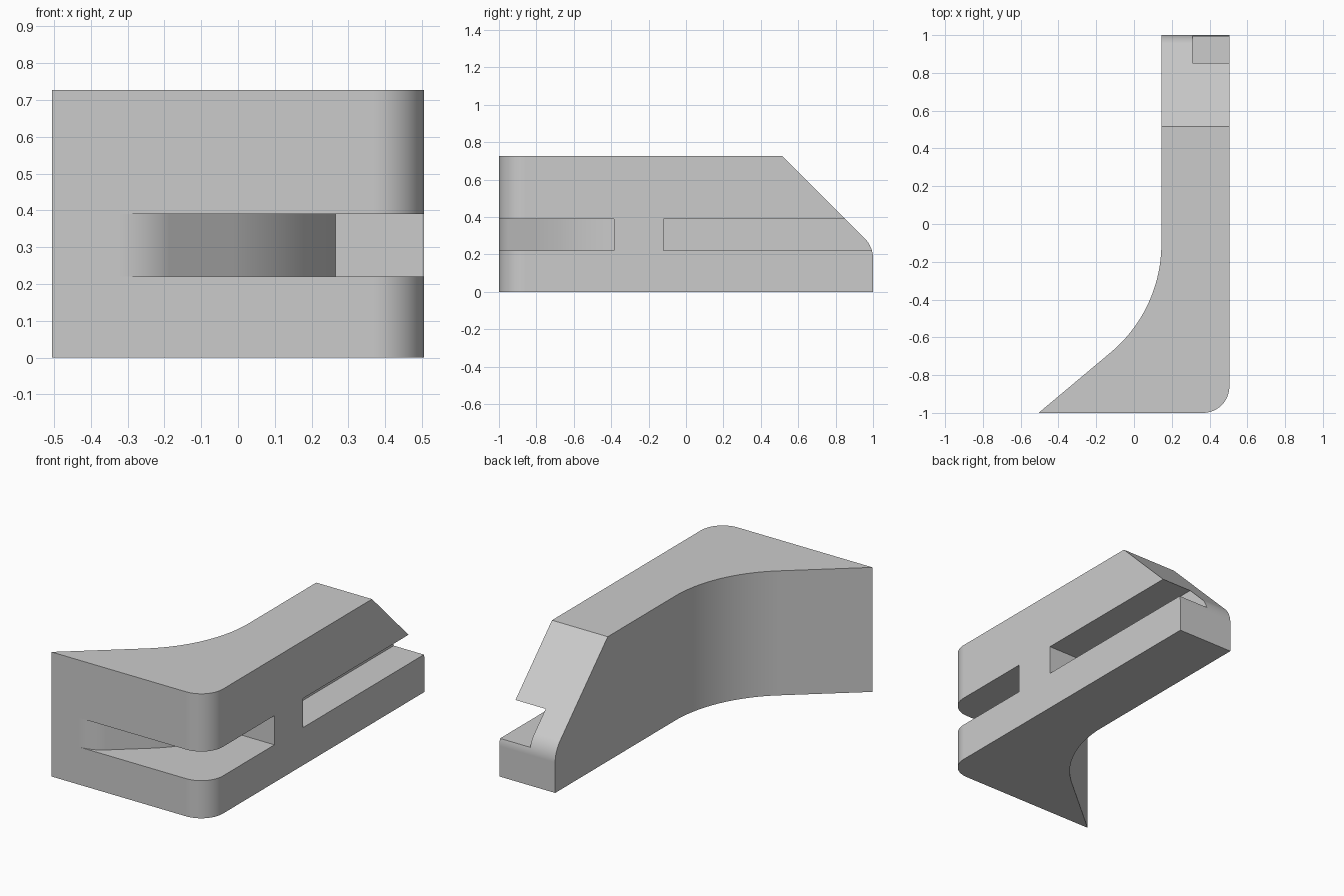
import bpy
import bmesh
from math import cos, sin, radians
from mathutils import Vector

cube = bpy.data.objects.get("Cube")
if cube:
    bpy.data.objects.remove(cube, do_unlink=True)

grey = bpy.data.materials.new("plain grey")
grey.use_nodes = True
colour = (0.6, 0.6, 0.6, 1)
grey.diffuse_color = colour
grey.node_tree.nodes["Principled BSDF"].inputs["Base Color"].default_value = colour


def arc(centre, radius, start, end, steps=24):
    """Points along a circular arc, angles in degrees."""
    angles = [radians(start + (end - start) * i / steps) for i in range(steps + 1)]
    return [(centre[0] + radius * cos(a), centre[1] + radius * sin(a)) for a in angles]


def prism(name, outline, low, high, along_x=False):
    """Extrude an outline along z, or a (y, z) outline along x."""
    bm = bmesh.new()
    place = (lambda p: (low, *p)) if along_x else (lambda p: (*p, low))
    face = bm.faces.new([bm.verts.new(place(p)) for p in outline])
    moved = bmesh.ops.extrude_face_region(bm, geom=[face])["geom"]
    shift = Vector((high - low, 0, 0) if along_x else (0, 0, high - low))
    bmesh.ops.translate(bm, vec=shift, verts=[v for v in moved if isinstance(v, bmesh.types.BMVert)])
    bmesh.ops.recalc_face_normals(bm, faces=bm.faces)
    mesh = bpy.data.meshes.new(name)
    bm.to_mesh(mesh)
    bm.free()
    mesh.materials.append(grey)
    ob = bpy.data.objects.new(name, mesh)
    bpy.context.collection.objects.link(ob)
    return ob


# Main body: flared foot, concave back curve and one rounded corner
half, top, corner = 0.505, 0.727, 0.14
bend = (-0.605, -0.105)
body = prism("bracket_body",
             [(-half, -1)]
             + arc((half - corner, corner - 1), corner, -90, 0)
             + [(half, 1), (0.145, 1)]
             + arc(bend, 0.75, 0, -50, 40), 0, top)

# Sloped rear end that rounds into the vertical back face
slope_cut = prism("slope_cutter",
                  [(1.2, 0.178)] + arc((0.846, 0.178), 0.154, 0, 45)
                  + [(0.415, 0.827), (1.2, 0.827)], -1, 1, along_x=True)

# Front slot: its inner wall follows the back curve and eases into the front face
slot_low, slot_high = 0.22, 0.39
front_cut = prism("front_slot_cutter",
                  [(-0.329, -1.2)] + arc((-0.329, -0.78), 0.22, -90, -50, 16)
                  + arc(bend, 0.914, -50, -17.85, 30)
                  + [(0.7, -0.385), (0.7, -1.2)], slot_low, slot_high)

# Straight side slot, open at the rear
side_cut = prism("side_slot_cutter",
                 [(0.31, -0.12), (0.7, -0.12), (0.7, 1.2), (0.31, 1.2)],
                 slot_low, slot_high)

bpy.ops.object.select_all(action='DESELECT')
bpy.context.view_layer.objects.active = body
body.select_set(True)
for cutter in (slope_cut, front_cut, side_cut):
    cutter.hide_render = True
    cut = body.modifiers.new(cutter.name, 'BOOLEAN')
    cut.operation = 'DIFFERENCE'
    cut.solver = 'EXACT'
    cut.object = cutter
    bpy.ops.object.modifier_apply(modifier=cut.name)
    bpy.data.objects.remove(cutter, do_unlink=True)

# Smooth curves, crisp edges
bpy.ops.object.shade_smooth_by_angle(angle=radians(25))
weighted = body.modifiers.new("flat_face_normals", 'WEIGHTED_NORMAL')
weighted.keep_sharp = True
